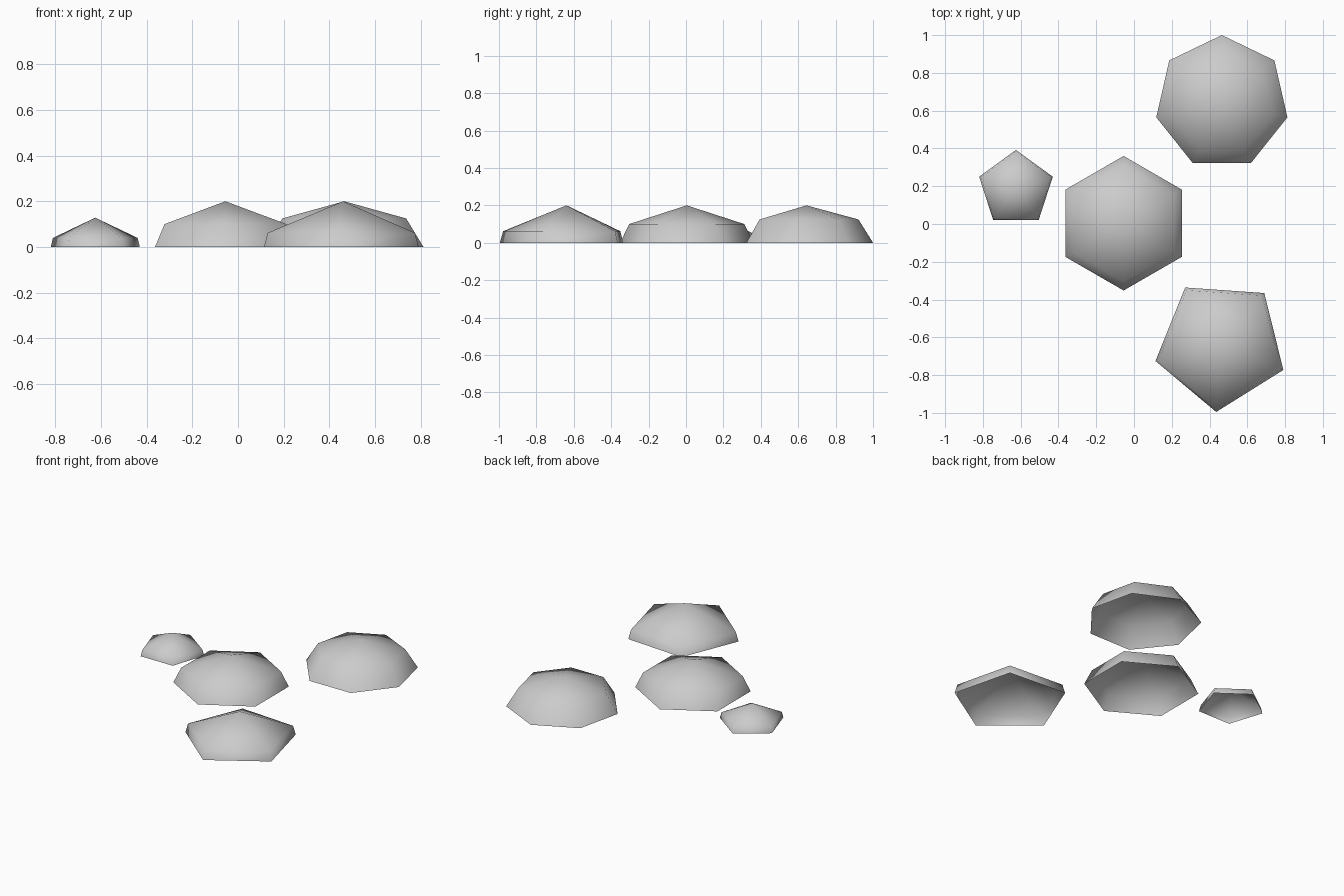
import bpy
import bmesh
from math import sin, cos, pi, radians

cube = bpy.data.objects.get("Cube")
if cube:
    bpy.data.objects.remove(cube, do_unlink=True)

# Single stone grey
GREY = (0.6, 0.6, 0.6, 1.0)
grey = bpy.data.materials.new("stone_grey")
grey.diffuse_color = GREY
grey.use_nodes = True
grey.node_tree.nodes["Principled BSDF"].inputs["Base Color"].default_value = GREY


def dome(name, sides, centre, radius, height, turn=0):
    """Open, smooth low dome: ground ring, shoulder ring and peak."""
    step = 2 * pi / sides
    bm = bmesh.new()

    def ring(scale, z):
        verts = []
        for i in range(sides):
            a = pi / 2 + radians(turn) + i * step
            verts.append(bm.verts.new((radius * scale * cos(a), radius * scale * sin(a), z)))
        return verts

    base = ring(1, 0)
    shoulder = ring(sin(step), height * cos(step))
    peak = bm.verts.new((0, 0, height))
    for i in range(sides):
        j = (i + 1) % sides
        bm.faces.new((base[i], base[j], shoulder[j], shoulder[i]))
        bm.faces.new((shoulder[i], shoulder[j], peak))
    for face in bm.faces:
        face.smooth = True

    mesh = bpy.data.meshes.new(name)
    bm.to_mesh(mesh)
    bm.free()
    mesh.materials.append(grey)
    obj = bpy.data.objects.new(name, mesh)
    obj.location = (*centre, 0)
    bpy.context.scene.collection.objects.link(obj)
    return obj


# Four scattered mounds
dome("back_mound", 7, (0.465, 0.644), 0.356, 0.2)
dome("middle_mound", 6, (-0.055, 0.004), 0.356, 0.2)
dome("front_mound", 5, (0.46, -0.639), 0.357, 0.2, turn=-40)
dome("small_mound", 5, (-0.625, 0.187), 0.205, 0.128)
